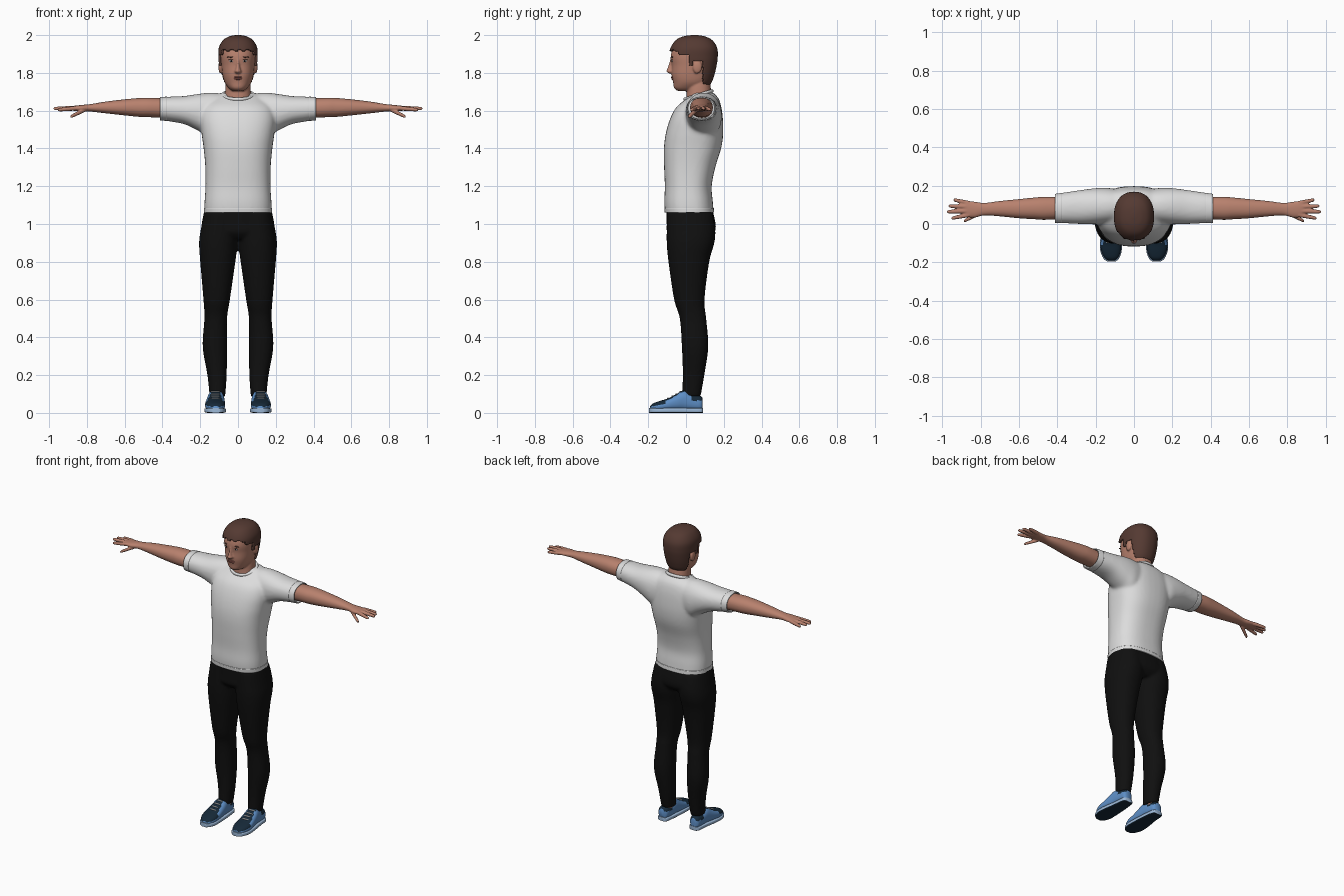
import bpy, bmesh, math
from mathutils import Matrix, Vector
from mathutils.bvhtree import BVHTree

if "Cube" in bpy.data.objects:
    bpy.data.objects.remove(bpy.data.objects["Cube"])


def material(name, *rgb):
    m = bpy.data.materials.new(name)
    m.use_nodes = True
    m.diffuse_color = (*rgb, 1)
    bsdf = m.node_tree.nodes["Principled BSDF"]
    bsdf.inputs["Base Color"].default_value = (*rgb, 1)
    bsdf.inputs["Roughness"].default_value = 0.8
    return m


SKIN = material("skin", 0.48, 0.22, 0.155)
HAIR = material("brown hair", 0.09, 0.042, 0.032)
SHIRT = material("white cotton", 0.72, 0.72, 0.72)
BLACK = material("black denim", 0.005, 0.005, 0.005)
BLUE = material("shoe blue", 0.11, 0.27, 0.56)
NAVY = material("shoe navy", 0.008, 0.022, 0.04)
PALE = material("pale blue rubber", 0.33, 0.48, 0.68)
WHITE = material("lace and eye white", 0.65, 0.65, 0.65)
LIP = material("lip", 0.33, 0.11, 0.09)


def smooth_rows(rows, steps):
    """Resample rows of numbers with a smooth spline."""
    out = []
    for i in range(len(rows) - 1):
        p = [rows[max(0, min(len(rows) - 1, i + k))] for k in (-1, 0, 1, 2)]
        for s in range(steps):
            t = s / steps
            out.append([b + t / 2 * (c - a + t * (2*a - 5*b + 4*c - d + t * (3*(b - c) + d - a)))
                        for a, b, c, d in zip(*p)])
    return out + [list(rows[-1])]


def loft(bm, rows, axis="z", power=2.2, flip=1, sides=40, steps=5, caps=True):
    """Rows are: position on the axis, low and high of each cross direction."""
    rings = []
    for t, a0, a1, b0, b1 in smooth_rows(rows, steps):
        ring = []
        for k in range(sides):
            ang = 2 * math.pi * k / sides
            c, s = math.cos(ang), math.sin(ang)
            a = (a0 + a1) / 2 + (a1 - a0) / 2 * math.copysign(abs(c) ** (2 / power), c)
            b = (b0 + b1) / 2 + (b1 - b0) / 2 * math.copysign(abs(s) ** (2 / power), s)
            x, y, z = {"z": (a, b, t), "x": (t, a, b), "y": (a, t, b)}[axis]
            ring.append(bm.verts.new((x * flip, y, z)))
        rings.append(ring)
    for r, q in zip(rings, rings[1:]):
        for k in range(sides):
            n = (k + 1) % sides
            bm.faces.new((r[k], r[n], q[n], q[k]))
    if caps:
        bm.faces.new(rings[0])
        bm.faces.new(rings[-1])


def even(rows):
    """Rows with one half width become symmetric rows."""
    return [(t, -h, h, lo, hi) for t, h, lo, hi in rows]


def ball(bm, centre, radii):
    bmesh.ops.create_uvsphere(bm, u_segments=20, v_segments=12, radius=1,
                              matrix=Matrix.Translation(centre) @ Matrix.Diagonal((*radii, 1)))


def finish(bm, name, *mats, mirror=False, voxel=0, thick=0, relax=4):
    bmesh.ops.recalc_face_normals(bm, faces=bm.faces)
    mesh = bpy.data.meshes.new(name)
    bm.to_mesh(mesh)
    bm.free()
    obj = bpy.data.objects.new(name, mesh)
    bpy.context.collection.objects.link(obj)
    for m in mats:
        mesh.materials.append(m)
    for p in mesh.polygons:
        p.use_smooth = True
    if mirror:
        obj.modifiers.new("mirror", "MIRROR").use_mirror_merge = False
    if voxel:
        r = obj.modifiers.new("fuse", "REMESH")
        r.mode, r.voxel_size, r.use_smooth_shade = "VOXEL", voxel, True
        s = obj.modifiers.new("relax", "SMOOTH")
        s.factor, s.iterations = 0.5, relax
    if thick:
        s = obj.modifiers.new("thickness", "SOLIDIFY")
        s.thickness, s.offset = abs(thick), math.copysign(1, thick)
    if not voxel:
        bpy.ops.object.select_all(action="DESELECT")
        obj.select_set(True)
        bpy.context.view_layer.objects.active = obj
        bpy.ops.object.shade_smooth_by_angle(angle=math.radians(50))
    return obj


def surface(obj):
    bpy.context.view_layer.update()
    return BVHTree.FromObject(obj, bpy.context.evaluated_depsgraph_get())


# Head with neck, nose and ears
skull = even([(1.705, .03, -.045, .05), (1.72, .05, -.063, .09), (1.75, .071, -.068, .122),
              (1.79, .082, -.076, .138), (1.84, .088, -.076, .15), (1.885, .092, -.081, .156),
              (1.93, .09, -.07, .153), (1.965, .07, -.045, .13), (1.982, .042, -.01, .095),
              (1.988, .012, .03, .06)])
bm = bmesh.new()
loft(bm, skull, power=2.3)
loft(bm, even([(1.6, .085, 0, .14), (1.68, .07, .002, .135), (1.73, .066, .005, .13),
               (1.79, .06, .02, .12)]))
loft(bm, even([(1.797, .012, -.092, -.04), (1.808, .019, -.104, -.04), (1.82, .014, -.1, -.04),
               (1.85, .009, -.09, -.04), (1.885, .008, -.081, -.04)]))
for s in (1, -1):
    ball(bm, (s * .092, .06, 1.832), (.012, .025, .036))
head = finish(bm, "head", SKIN, voxel=.005, relax=3)
face = surface(head)


def on_face(name, mat, x, z, radii, mirror=True, lift=0):
    hit = face.ray_cast(Vector((x, -1, z)), Vector((0, 1, 0)))[0]
    part = bmesh.new()
    ball(part, hit - Vector((0, lift, 0)), radii)
    finish(part, name, mat, mirror=mirror)


on_face("eyes", WHITE, .035, 1.863, (.013, .003, .005))
on_face("irises", BLACK, .035, 1.863, (.005, .003, .005), lift=.0015)
on_face("upper_eyelids", HAIR, .035, 1.869, (.015, .003, .0018), lift=.001)
on_face("eyebrows", HAIR, .038, 1.884, (.02, .005, .004))
on_face("upper_lip", LIP, 0, 1.777, (.025, .006, .004), False)
on_face("lower_lip", LIP, 0, 1.768, (.021, .006, .005), False)


# Short hair: the skull shell trimmed along a hairline
def hairline(c):
    if c.y < -.035:
        return 1.918 + .005 * math.sin(c.x * 160)
    if c.y < .015:
        return 1.895
    if c.y < .042:
        return 1.838
    if c.y < .088:
        return 1.862
    return 1.748


bm = bmesh.new()
loft(bm, skull, power=2.3, sides=96, steps=10)
bmesh.ops.recalc_face_normals(bm, faces=bm.faces)
away = [f for f in bm.faces if f.calc_center_median().z < hairline(f.calc_center_median())]
bmesh.ops.delete(bm, geom=away, context="FACES")
finish(bm, "hair", HAIR, thick=.012)

# Shirt: torso fused with both sleeves, then collar, cuffs and hem
bm = bmesh.new()
loft(bm, even([(1.068, .178, -.112, .146), (1.12, .177, -.115, .142), (1.2, .172, -.112, .136),
               (1.3, .173, -.116, .155), (1.4, .182, -.117, .186), (1.48, .193, -.107, .197),
               (1.56, .2, -.083, .195), (1.62, .185, -.05, .187), (1.665, .14, .005, .172),
               (1.695, .085, .04, .145)]), power=2.5)
sleeve = [(.05, .02, .17, 1.52, 1.685), (.13, .0, .188, 1.45, 1.695), (.2, -.002, .187, 1.488, 1.69),
          (.28, .0, .177, 1.527, 1.678), (.36, .004, .165, 1.543, 1.674), (.395, .005, .16, 1.549, 1.672)]
for s in (1, -1):
    loft(bm, sleeve, "x", flip=s)
finish(bm, "shirt", SHIRT, voxel=.009, relax=8)

bm = bmesh.new()
loft(bm, [(.375, .004, .163, 1.545, 1.674), (.412, .005, .157, 1.549, 1.673)], "x", caps=False)
finish(bm, "sleeve_cuffs", SHIRT, mirror=True, thick=-.006)
bm = bmesh.new()
loft(bm, even([(1.06, .18, -.113, .149), (1.085, .18, -.115, .147)]), power=2.5, caps=False)
finish(bm, "shirt_hem", SHIRT, thick=-.006)
bpy.ops.mesh.primitive_torus_add(location=(0, .066, 1.682), rotation=(.3, 0, 0), major_segments=48,
                                 minor_segments=10, major_radius=.078, minor_radius=.009)
collar = bpy.context.object
collar.name = "collar"
collar.scale = (1.03, .96, 1.1)
collar.data.materials.append(SHIRT)
bpy.ops.object.shade_smooth()

# Arms with palm, fingers and thumb
bm = bmesh.new()
loft(bm, [(.34, .03, .14, 1.56, 1.662), (.46, .022, .142, 1.565, 1.668), (.52, .025, .138, 1.567, 1.667),
          (.6, .03, .13, 1.575, 1.66), (.7, .04, .12, 1.586, 1.648), (.78, .045, .11, 1.595, 1.635),
          (.83, .034, .116, 1.596, 1.63), (.875, .038, .12, 1.6, 1.625), (.893, .055, .108, 1.606, 1.62)],
     "x")
fingers = [((.86, .048, 1.613), (.953, .03, 1.604)), ((.87, .068, 1.614), (.976, .064, 1.611)),
           ((.87, .09, 1.614), (.968, .094, 1.611)), ((.86, .109, 1.612), (.942, .126, 1.606)),
           ((.81, .055, 1.605), (.888, .015, 1.567))]
for root, tip in fingers:
    pts = [Vector(root).lerp(Vector(tip), t) for t in (0, .5, .9, 1)]
    loft(bm, [(p.x, p.y - r, p.y + r, p.z - r, p.z + r)
              for p, r in zip(pts, (.012, .011, .009, .005))], "x", sides=12)
finish(bm, "arms", SKIN, mirror=True, voxel=.004, relax=3)

# Trousers: hips fused with both legs
bm = bmesh.new()
loft(bm, even([(.92, .14, -.07, .12), (.955, .192, -.1, .152), (1.0, .192, -.102, .157),
               (1.085, .176, -.104, .138)]), power=2.4)
for s in (1, -1):
    loft(bm, [(.085, .068, .15, -.022, .077), (.2, .06, .162, -.017, .097), (.35, .058, .187, -.022, .118),
              (.5, .058, .178, -.033, .107), (.6, .043, .183, -.063, .098), (.8, .014, .2, -.093, .123),
              (.9, .002, .206, -.102, .15), (.97, .0, .197, -.102, .155), (1.06, .0, .18, -.1, .14)],
         flip=s)
finish(bm, "trousers", BLACK, voxel=.009, relax=4)

# Ankles
bm = bmesh.new()
loft(bm, [(.04, .082, .142, .0, .07), (.13, .08, .142, -.01, .068)])
finish(bm, "ankles", SKIN, mirror=True)

# Shoes: upper with navy toe and heel patches, sole with dark tread, tongue laces
upper = [(-.19, .1, .135, .015, .036), (-.175, .082, .155, .01, .05), (-.14, .069, .171, .01, .063),
         (-.1, .068, .174, .01, .075), (-.05, .07, .168, .01, .1), (-.01, .073, .161, .01, .12),
         (.03, .077, .156, .01, .102), (.075, .084, .151, .01, .09), (.088, .098, .138, .015, .08)]
bm = bmesh.new()
loft(bm, upper, "y", power=2.4)
bmesh.ops.recalc_face_normals(bm, faces=bm.faces)
for f in bm.faces:
    c = f.calc_center_median()
    toe = c.y < -.105 and f.normal.z > .25
    tongue = -.105 <= c.y < -.01 and f.normal.z > .8
    heel = c.y > .03 and c.z > .065
    f.material_index = int(toe or tongue or heel)
shoes = finish(bm, "shoe_uppers", BLUE, NAVY, mirror=True)

bm = bmesh.new()
loft(bm, [(y * 1.03, a - .004, b + .004, 0, .026) for y, a, b, _, _ in upper], "y", power=5)
bmesh.ops.recalc_face_normals(bm, faces=bm.faces)
for f in bm.faces:
    f.material_index = int(f.normal.z < -.6)
finish(bm, "shoe_soles", PALE, NAVY, mirror=True)

top = surface(shoes)
bm = bmesh.new()
for i in range(4):
    hit = top.ray_cast(Vector((.12, -.095 + i * .022, 1)), Vector((0, 0, -1)))[0]
    ball(bm, hit, (.026, .005, .004))
finish(bm, "shoe_laces", WHITE, mirror=True)
